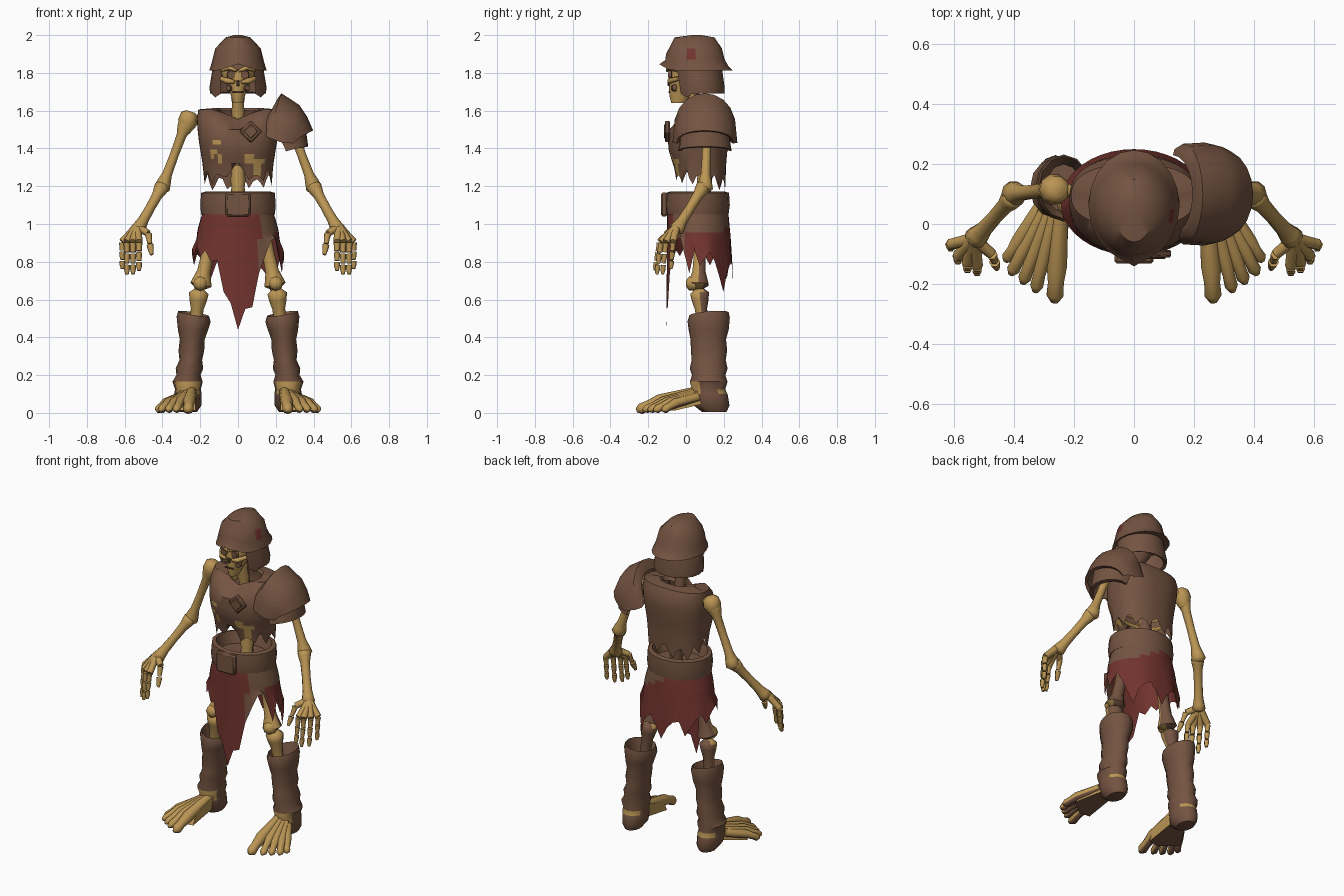
import bpy, bmesh, math, random
from mathutils import Vector, Matrix

random.seed(4)
if "Cube" in bpy.data.objects:
    bpy.data.objects.remove(bpy.data.objects["Cube"])

def material(name, rgb):
    m = bpy.data.materials.new(name)
    m.use_nodes = True
    m.diffuse_color = (*rgb, 1)
    m.node_tree.nodes["Principled BSDF"].inputs["Base Color"].default_value = (*rgb, 1)
    return m

MATS = [material("bone", (.5, .305, .09)), material("brown_leather", (.175, .088, .053)),
        material("red_cloth", (.17, .034, .028)), material("dark_hollow", (.08, .04, .025))]
BONE, LEATHER, CLOTH, DARK = range(4)

def finish(name, bm, mat, rule=None, angle=42):
    """Turn a bmesh into a shaded object, colouring faces by an optional rule."""
    bmesh.ops.recalc_face_normals(bm, faces=bm.faces)
    bm.normal_update()
    for f in bm.faces:
        f.material_index = rule(f.calc_center_median(), f.normal) if rule else mat
    me = bpy.data.meshes.new(name)
    bm.to_mesh(me)
    bm.free()
    for m in MATS:
        me.materials.append(m)
    ob = bpy.data.objects.new(name, me)
    bpy.context.collection.objects.link(ob)
    bpy.ops.object.select_all(action='DESELECT')
    ob.select_set(True)
    bpy.context.view_layer.objects.active = ob
    bpy.ops.object.shade_smooth_by_angle(angle=math.radians(angle))

def loft(name, rings, mat, closed=True, caps=(False, False), rule=None, angle=42):
    bm = bmesh.new()
    vs = [[bm.verts.new(p) for p in r] for r in rings]
    n = len(rings[0])
    for a, b in zip(vs, vs[1:]):
        for i in range(n if closed else n - 1):
            j = (i + 1) % n
            bm.faces.new((a[i], a[j], b[j], b[i]))
    for ring, cap in zip((vs[0], vs[-1]), caps):
        if cap:
            bm.faces.new(ring)
    finish(name, bm, mat, rule, angle)

def ell(z, rx, yf, yb, n=16, cx=0, gap=0, square=1):
    """Oval ring starting at the front and turning towards +x; gap opens the front."""
    c, r = (yf + yb) / 2, (yb - yf) / 2
    out = []
    for i in range(n):
        a = math.radians(gap + (360 - 2 * gap) * i / (n - 1 if gap else n))
        u, v = (math.copysign(abs(t) ** square, t) for t in (math.sin(a), math.cos(a)))
        out.append(Vector((cx + rx * u, c - r * v, z)))
    return out

def limb(name, pts, radii, mat=BONE, n=8, rule=None):
    pts = [Vector(p) for p in pts]
    d = (pts[-1] - pts[0]).normalized()
    u = d.cross(Vector((0, 1, 0)) if abs(d.y) < .8 else Vector((1, 0, 0))).normalized()
    v = d.cross(u)
    rings = [[p + (u * math.cos(k * math.tau / n) + v * math.sin(k * math.tau / n)) * r
              for k in range(n)] for p, r in zip(pts, radii)]
    loft(name, rings, mat, caps=(True, True), rule=rule, angle=65)

def long_bone(name, a, b, r, k, rule=None):
    a, b = Vector(a), Vector(b)
    prof = [(0, .5 * k), (.05, k), (.13, .9 * k), (.24, r), (.5, .9 * r), (.76, r), (.87, .85 * k), (.95, k), (1, .5 * k)]
    limb(name, [a.lerp(b, t) for t, _ in prof], [q for _, q in prof], n=10, rule=rule)

def box(name, loc, size, mat, turn=0):
    bm = bmesh.new()
    bmesh.ops.create_cube(bm, size=1, matrix=Matrix.Translation(loc) @ Matrix.Rotation(math.radians(turn), 4, 'Y')
                          @ Matrix.Diagonal((*size, 1)))
    bmesh.ops.bevel(bm, geom=bm.edges[:], offset=min(size) * .25, segments=1, affect='EDGES')
    finish(name, bm, mat)

aged = lambda c, n: LEATHER if n.y > .3 else BONE

# Helmet: dome with pointed brow, then cheek and neck guard
dome = [ell(*r, n=20) for r in [(2, .02, .03, .08), (1.988, .065, -.06, .15), (1.93, .12, -.09, .19),
                                (1.87, .135, -.105, .205), (1.835, .145, -.11, .225), (1.812, .152, -.125, .247),
                                (1.82, .13, -.09, .2)]]
for ring in dome[3:]:
    for p in ring:
        if p.y < .0:
            p.z += .3 * max(0, .11 - abs(p.x))
dome[5][0].y -= .016
loft("helmet_dome", dome, LEATHER, caps=(True, False),
     rule=lambda c, n: CLOTH if (c - Vector((.115, .03, 1.91))).length < .035 else LEATHER)
guard = [ell(*r, n=17, gap=38) for r in [(1.86, .13, -.09, .19), (1.79, .14, -.07, .195),
                                         (1.72, .152, -.06, .205), (1.69, .147, -.055, .205), (1.7, .13, -.04, .185)]]
for ring in guard[2:4]:
    for i in (1, 15):
        ring[i].z -= .02
loft("helmet_guard", guard, LEATHER, closed=False)

# Skull and jaw
loft("skull", [ell(*r, n=14) for r in [(1.92, .05, 0, .1), (1.86, .085, -.055, .14), (1.81, .09, -.085, .14),
                                       (1.765, .08, -.088, .13), (1.72, .052, -.09, .1), (1.68, .038, -.088, .04),
                                       (1.64, .028, -.078, .0)]], BONE, caps=(True, True),
     rule=lambda c, n: LEATHER if c.z > 1.82 or c.y > .02 else BONE)
for s in (-1, 1):
    side = "left" if s > 0 else "right"
    limb(side + "_cheekbone", [(s * .02, -.092, 1.752), (s * .055, -.085, 1.757), (s * .09, -.04, 1.77)],
         [.01, .016, .012], n=6)
    limb(side + "_brow", [(s * .008, -.1, 1.812), (s * .045, -.092, 1.828), (s * .088, -.05, 1.815)],
         [.009, .013, .01], n=6)
    limb(side + "_eye_socket", [(s * .036, -.092, 1.79), (s * .038, -.075, 1.79)], [.022, .024], LEATHER)
    limb(side + "_cheek_hollow", [(s * .052, -.075, 1.72), (s * .045, -.055, 1.72)], [.014, .02], LEATHER)
box("nose_hollow", (0, -.092, 1.745), (.018, .012, .028), DARK)
box("mouth_line", (0, -.089, 1.697), (.06, .009, .008), DARK)

# Neck, spine and ribs
def spine(name, a, b, r, count):
    a, b = Vector(a), Vector(b)
    limb(name, [a.lerp(b, t / (2 * count)) for t in range(2 * count + 1)],
         [r * (.85 if t % 2 else 1) for t in range(2 * count + 1)], rule=aged)
spine("neck", (0, .08, 1.45), (0, .03, 1.74), .036, 4)
spine("lower_spine", (0, .09, 1.08), (0, .11, 1.46), .041, 5)
for k in range(3):
    z = 1.31 + k * .06
    loft("rib", [ell(z, .155, -.03, .17), ell(z + .015, .165, -.04, .18), ell(z + .03, .155, -.03, .17)], BONE)

# Torn leather vest with ragged hem and worn-through patches
N = 48
vest = [ell(*r, n=N, square=.85) for r in [
    (1.265, .182, -.055, .21), (1.32, .188, -.07, .213), (1.345, .192, -.078, .215), (1.37, .196, -.086, .217),
    (1.395, .2, -.092, .22), (1.42, .204, -.094, .223), (1.445, .208, -.095, .225), (1.5, .214, -.09, .23),
    (1.56, .217, -.06, .225), (1.607, .21, -.01, .2), (1.615, .11, .005, .15), (1.6, .095, .02, .14)]]
for i, p in enumerate(vest[0]):
    p.z += (.01, -.015, -.055, -.005)[i % 4] + random.uniform(-.02, .02) - (.03 if p.y > .12 else 0)
    if p.y < 0:
        p.z += .07 * max(0, 1 - abs(p.x) / .09)
for ring in vest[8:]:
    for p in ring:
        if p.y < .08:
            p.z -= max(0, .06 - abs(p.x) * .45)
patches = [((-.11, 1.43), .016), ((-.135, 1.372), .02), ((.07, 1.345), .028), ((.105, 1.32), .035), ((-.1, 1.345), .018)]
def vest_rule(c, n):
    hit = any(math.hypot(c.x - x, c.z - z) < r for (x, z), r in patches)
    return BONE if hit and c.y < 0 else LEATHER
loft("vest", vest, LEATHER, rule=vest_rule)

# Pauldron built from arches running front to back over the shoulder
def arches(name, sections):
    rings = []
    for xt, zt, xb, zb, w in sections:
        ring = []
        for k in range(11):
            a = math.pi * k / 10
            h = math.sin(a)
            ring.append(Vector((xb + (xt - xb) * h, .1 - w * math.cos(a), zb + (zt - zb) * h ** .75)))
        rings.append(ring)
    loft(name, rings, LEATHER, closed=False)
arches("pauldron_top", [(.195, 1.635, .13, 1.49, .13), (.21, 1.665, .135, 1.47, .15), (.23, 1.692, .165, 1.455, .168),
                        (.325, 1.63, .235, 1.43, .172), (.365, 1.57, .265, 1.43, .165),
                        (.398, 1.495, .29, 1.425, .15), (.38, 1.49, .28, 1.435, .135)])
arches("pauldron_lower_plate", [(.355, 1.53, .22, 1.46, .13), (.372, 1.41, .255, 1.385, .142),
                                (.35, 1.405, .25, 1.39, .12)])
box("chest_clasp", (.068, -.099, 1.49), (.086, .026, .086), LEATHER, 45)
box("chest_clasp_centre", (.068, -.111, 1.49), (.055, .012, .055), LEATHER, 45)

# Belt, buckle and ragged skirt
loft("belt", [ell(*r, n=20) for r in [(1.06, .175, -.09, .205), (1.05, .195, -.105, .225), (1.1, .2, -.112, .232),
                                      (1.165, .195, -.105, .228), (1.172, .17, -.085, .205), (1.1, .15, -.06, .18)]],
     LEATHER, caps=(False, True))
box("buckle", (0, -.115, 1.103), (.13, .035, .125), LEATHER)
hem = [.44, .55, .56, .74, .83, .91, .93, .84, .74, .86, .78, .82, .85, .8, .72, .64, .74, .78, .8, .74,
       .67, .75, .79, .8, .71, .77, .82, .84, .78, .83, .86, .87, .83, .88, .83, .86, .8, .81, .64, .58]
skirt = [ell(*r, n=len(hem)) for r in [(1.12, .175, -.09, .21), (1.05, .19, -.1, .225), (1.02, .2, -.1, .228),
                                       (.985, .21, -.1, .231), (.955, .216, -.1, .234),
                                       (.92, .22, -.1, .237), (.8, .245, -.105, .25)]]
for z, hi, lo in zip(hem, skirt[5], skirt[6]):
    lo.z = z
    hi.z = max(hi.z, z + .012)
def skirt_rule(c, n):
    if c.y < 0 and c.x > .115:
        return CLOTH if c.z < .94 and c.x > .2 else LEATHER
    edge = .96 + .1 * min(1, max(0, (.14 - c.x) / .2))
    return CLOTH if c.z < edge or c.y < 0 else LEATHER
loft("skirt", skirt, CLOTH, rule=skirt_rule)

for s in (-1, 1):
    side = "left_" if s > 0 else "right_"
    P = lambda x, y, z: Vector((s * x, y, z))

    # Arm bones
    long_bone(side + "collarbone", P(.08, .1, 1.55), P(.25, .115, 1.555), .02, .03)
    limb(side + "shoulder", [P(.25, .115, 1.595), P(.257, .115, 1.58), P(.266, .115, 1.54), P(.285, .112, 1.485)],
         [.025, .045, .053, .028], n=10)
    long_bone(side + "upper_arm", P(.265, .115, 1.56), P(.41, .1, 1.17), .026, .043)
    long_bone(side + "forearm", P(.395, .1, 1.21), P(.535, -.055, .96), .028, .04)

    # Hand: palm bones and three-part fingers
    wrist = P(.535, -.05, .985)
    tips = [(.612, -.08, .76), (.588, -.125, .73), (.556, -.155, .73), (.524, -.165, .75)]
    for x, y, z in tips:
        knuckle, tip = P(x, y * .85, .905), P(x, y, z)
        limb(side + "palm_bone", [wrist, wrist.lerp(knuckle, .5), knuckle], [.024, .021, .02], n=6)
        for k in range(3):
            a, b = knuckle.lerp(tip, k / 3 + .03), knuckle.lerp(tip, (k + 1) / 3 - .02)
            limb(side + "finger_part", [a, a.lerp(b, .5), b], [.019 - k * .002, .015, .015 - k * .003], n=6)
    base, tip = P(.475, -.1, .95), P(.457, -.15, .835)
    limb(side + "thumb_base", [wrist, base], [.022, .018], n=6)
    for k in range(2):
        a, b = base.lerp(tip, k / 2 + .03), base.lerp(tip, (k + 1) / 2 - .02)
        limb(side + "thumb_part", [a, a.lerp(b, .5), b], [.019, .015, .013 - k * .004], n=6)

    # Leg bones
    long_bone(side + "thigh", P(.12, .08, 1.03), P(.2, .065, .66), .036, .057, aged)
    limb(side + "kneecap", [P(.2, .0, .685), P(.2, .015, .685), P(.2, .05, .685)], [.015, .036, .04])
    long_bone(side + "shin", P(.205, .07, .655), P(.25, .11, .22), .034, .052, aged)

    # Boot with creases and an open cuff
    cuff = [(.005, .262, .15, .045, .065), (.04, .262, .135, .068, .095), (.1, .265, .125, .073, .095),
            (.125, .265, .12, .068, .088), (.165, .267, .12, .08, .1), (.2, .262, .12, .064, .088),
            (.235, .257, .12, .073, .1), (.28, .25, .12, .06, .09), (.33, .247, .122, .068, .096),
            (.39, .242, .118, .066, .094), (.44, .238, .12, .08, .106), (.495, .235, .12, .09, .112),
            (.525, .235, .122, .082, .104), (.45, .235, .12, .06, .08)]
    rings = [ell(z, rx, cy - ry, cy + ry, n=12, cx=s * cx) for z, cx, cy, rx, ry in cuff]
    for p in rings[11] + rings[12]:
        p.z += .16 * (abs(p.x) - .235) + .08 * (p.y - .12)
    loft(side + "boot", rings, LEATHER, caps=(True, True),
         rule=lambda c, n: BONE if (.1 < c.z < .125 and abs(n.x) < .9) or (.06 < c.z < .15 and c.y < .06) else LEATHER)

    # Bare foot: instep hull and five splayed toes
    bm = bmesh.new()
    for p in [(.215, .08, .13), (.3, .08, .13), (.225, -.1, .075), (.27, -.1, .075), (.37, -.04, .05),
              (.225, .1, .05), (.31, .1, .05), (.225, -.13, .012), (.29, -.14, .012), (.395, -.06, .012)]:
        bm.verts.new(P(*p))
    bmesh.ops.convex_hull(bm, input=bm.verts[:])
    finish(side + "instep", bm, BONE, rule=lambda c, n: LEATHER if n.z < -.3 else BONE)
    for k, (x, y) in enumerate([(.265, -.262), (.33, -.228), (.372, -.2), (.412, -.17), (.43, -.125)]):
        r = .034 if k == 0 else .026
        start, tip = P(.245 + k * .016, .06, .115 - k * .008), P(x, y, .014)
        ball = start.lerp(tip, .62) + Vector((0, 0, .012))
        joint = start.lerp(tip, .8) + Vector((0, 0, .006))
        limb(side + "toe", [start, ball, joint, start.lerp(tip, .93), tip],
             [.026, r, r * .78, r * .85, r * .35], rule=lambda c, n: LEATHER if n.z < -.5 else BONE)
